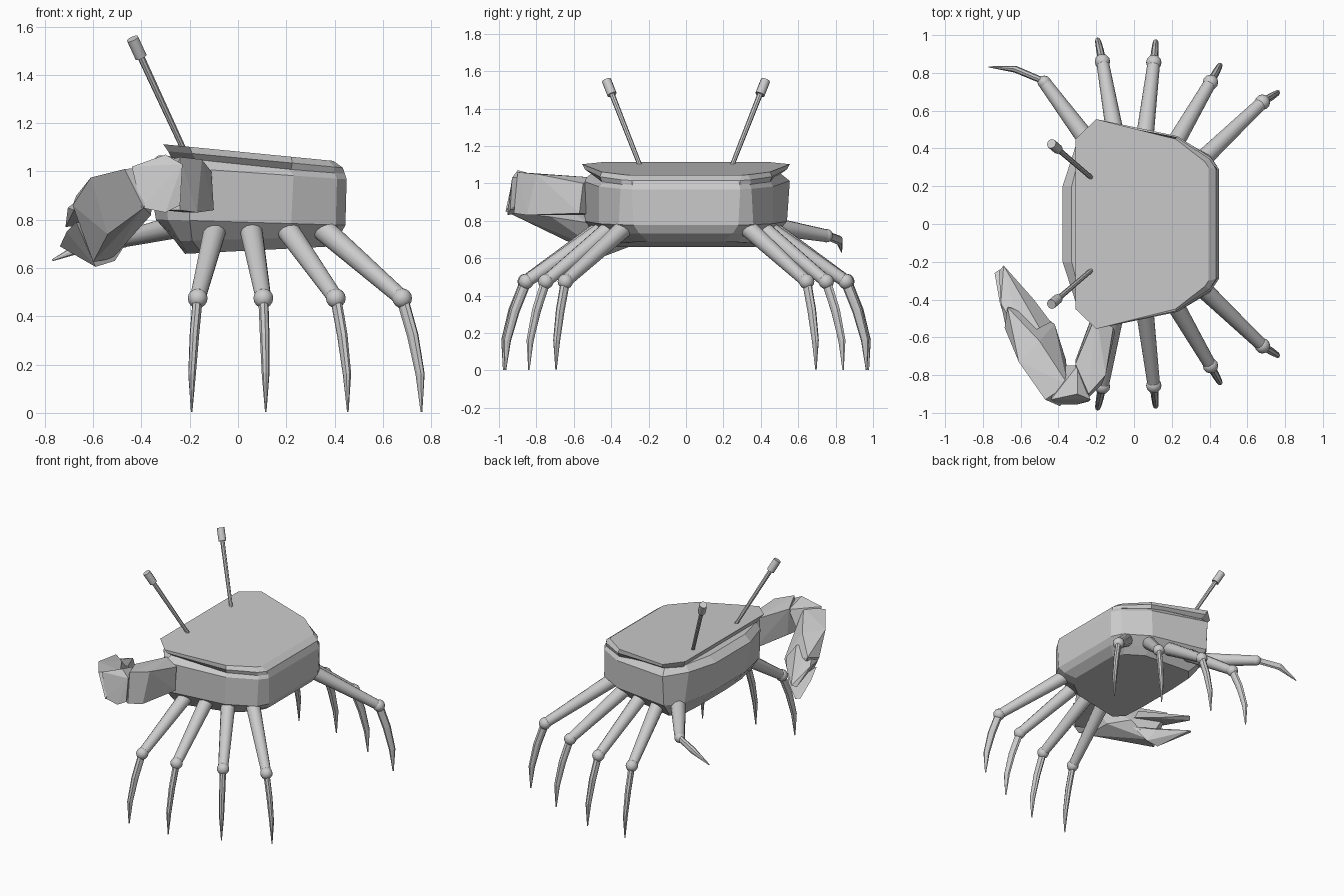
import bpy, bmesh, math
from mathutils import Vector

if "Cube" in bpy.data.objects:
    bpy.data.objects.remove(bpy.data.objects["Cube"])


def finish(bm, name, smooth=False):
    bmesh.ops.recalc_face_normals(bm, faces=bm.faces)
    me = bpy.data.meshes.new(name)
    bm.to_mesh(me)
    bm.free()
    ob = bpy.data.objects.new(name, me)
    bpy.context.collection.objects.link(ob)
    if smooth:
        bpy.context.view_layer.objects.active = ob
        ob.select_set(True)
        bpy.ops.object.shade_smooth_by_angle(angle=math.radians(40))
        ob.select_set(False)
    return ob


def loft(bm, rings):
    rows = [[bm.verts.new(p) for p in r] for r in rings]
    n = len(rows[0])
    for a, b in zip(rows, rows[1:]):
        for i in range(n):
            j = (i + 1) % n
            bm.faces.new((a[i], a[j], b[j], b[i]))
    bm.faces.new(rows[0])
    bm.faces.new(rows[-1][::-1])


def tube(name, pts, radii, sides=12, flat=1.0, smooth=True):
    pts = [Vector(p) for p in pts]
    u = None
    rings = []
    for i, (p, r) in enumerate(zip(pts, radii)):
        t = (pts[min(i + 1, len(pts) - 1)] - pts[max(i - 1, 0)]).normalized()
        ref = Vector((0, 0, 1)) if abs(t.z) < 0.9 else Vector((-p.y, p.x, 0)).normalized()
        u = t.cross(ref).normalized() if u is None else (u - t * u.dot(t)).normalized()
        v = t.cross(u)
        rings.append([p + u * r * flat * math.cos(k * math.tau / sides)
                      + v * r * math.sin(k * math.tau / sides) for k in range(sides)])
    bm = bmesh.new()
    loft(bm, rings)
    return finish(bm, name, smooth)


def ball(name, p, r):
    bm = bmesh.new()
    bmesh.ops.create_uvsphere(bm, u_segments=12, v_segments=8, radius=r)
    bmesh.ops.translate(bm, verts=bm.verts, vec=p)
    return finish(bm, name, True)


def hull(name, pts):
    bm = bmesh.new()
    vs = [bm.verts.new(p) for p in pts]
    bmesh.ops.convex_hull(bm, input=vs)
    junk = [v for v in bm.verts if not v.link_faces]
    bmesh.ops.delete(bm, geom=junk, context='VERTS')
    return finish(bm, name)


def slab(name, levels):
    # each level: (z, slope along x, half outline), mirrored across y
    rings = []
    for z, slope, half in levels:
        full = half + [(x, -y) for x, y in reversed(half)]
        rings.append([(x, y, z + slope * (x + 0.3)) for x, y in full])
    bm = bmesh.new()
    loft(bm, rings)
    return finish(bm, name)


# Main body and the thin shell plate on top
slab("body", [
    (0.655, 0.05, [(-0.22, .16), (-0.21, .34), (-0.15, .41), (.2, .36), (.32, .27), (.36, .2)]),
    (0.71, 0.03, [(-0.26, .18), (-0.24, .39), (-0.19, .47), (.2, .41), (.36, .32), (.42, .25)]),
    (0.80, -0.03, [(-0.34, .2), (-0.29, .43), (-0.2, .54), (.22, .465), (.405, .36), (.445, .28)]),
    (1.02, -0.07, [(-0.378, .2), (-0.31, .41), (-0.2, .555), (.23, .465), (.41, .35), (.45, .29)]),
    (1.065, -0.07, [(-0.33, .2), (-0.28, .4), (-0.18, .5), (.2, .44), (.39, .33), (.435, .28)]),
])
slab("shell_plate", [
    (1.05, -0.08, [(-0.27, .41), (-0.17, .49), (.22, .45), (.395, .345), (.44, .29)]),
    (1.085, -0.095, [(-0.29, .44), (-0.19, .54), (.225, .46), (.4, .345), (.435, .29)]),
    (1.112, -0.098, [(-0.31, .45), (-0.2, .555), (.22, .45), (.375, .33), (.395, .3)]),
])

# Walking legs: hip x, hip y, knee x, knee y, tip x, tip y
legs = [(-.09, .42, -.167, .86, -.192, .975), (.05, .40, .105, .855, .115, .965),
        (.19, .38, .405, .75, .455, .84), (.33, .31, .68, .645, .76, .695)]
for s, side in ((-1, "right"), (1, "left")):
    for i, (hx, hy, kx, ky, tx, ty) in enumerate(legs):
        n = f"{side}_leg_{i + 1}"
        knee = Vector((kx, s * ky, .475))
        tip = Vector((tx, s * ty, 0.003))
        tube(n + "_upper", [(hx, s * hy, .78), knee], [.049, .033])
        ball(n + "_knee", knee, .041)
        mids = [Vector((kx + (tx - kx) * f, s * (ky + (ty - ky) * f), z))
                for f, z in ((.55, .32), (.93, .16))]
        tube(n + "_lower", [knee, *mids, tip], [.021, .02, .016, .003], 8, 1.35, False)
    # Eye stalks with small caps
    a, b = Vector((-.22, s * .24, 1.08)), Vector((-.437, s * .425, 1.55))
    tube(side + "_eye_stalk", [a, a.lerp(b, .88)], [.012, .015], 8)
    tube(side + "_eye", [a.lerp(b, .84), b], [.026, .026], 10)

# Small feeding arm
tube("small_arm", [(-.2, .38, .785), (-.475, .75, .72)], [.053, .034])
ball("small_arm_joint", (-.475, .75, .72), .036)
tube("small_claw", [(-.475, .755, .72), (-.63, .82, .695), (-.77, .832, .632)],
     [.024, .026, .004], 8, .7, False)

# Big claw: arm, wrist, palm and two fingers
hull("big_arm", [(-.2, -.48, 1.03), (-.11, -.55, 1.0), (-.1, -.57, .84), (-.22, -.48, .83),
                 (-.15, -.8, 1.05), (-.17, -.85, .83), (-.24, -.92, .84), (-.24, -.9, 1.06),
                 (-.31, -.88, .84), (-.31, -.74, 1.04), (-.31, -.72, .86)])
hull("big_wrist", [(-.23, -.93, 1.03), (-.24, -.94, .86), (-.3, -.9, 1.07), (-.3, -.955, .83),
                   (-.44, -.93, 1.02), (-.4, -.955, .85), (-.3, -.75, 1.03), (-.38, -.75, .87)])
hull("big_palm", [(-.39, -.965, .85), (-.47, -.93, 1.01), (-.35, -.85, 1.02), (-.61, -.73, .975),
                  (-.5, -.62, .965), (-.685, -.55, .86), (-.54, -.72, .74), (-.6, -.5, .625),
                  (-.36, -.72, .82), (-.42, -.53, .79), (-.67, -.44, .9), (-.52, -.46, .64)])
hull("upper_finger", [(-.6, -.6, .93), (-.5, -.55, .9), (-.68, -.54, .84), (-.44, -.52, .81),
                      (-.705, -.42, .85), (-.53, -.4, .79), (-.69, -.22, .785), (-.715, -.25, .77)])
hull("lower_finger", [(-.67, -.54, .79), (-.59, -.45, .605), (-.51, -.47, .63), (-.44, -.53, .74),
                      (-.71, -.42, .75), (-.54, -.4, .7), (-.738, -.26, .69), (-.71, -.24, .685)])
